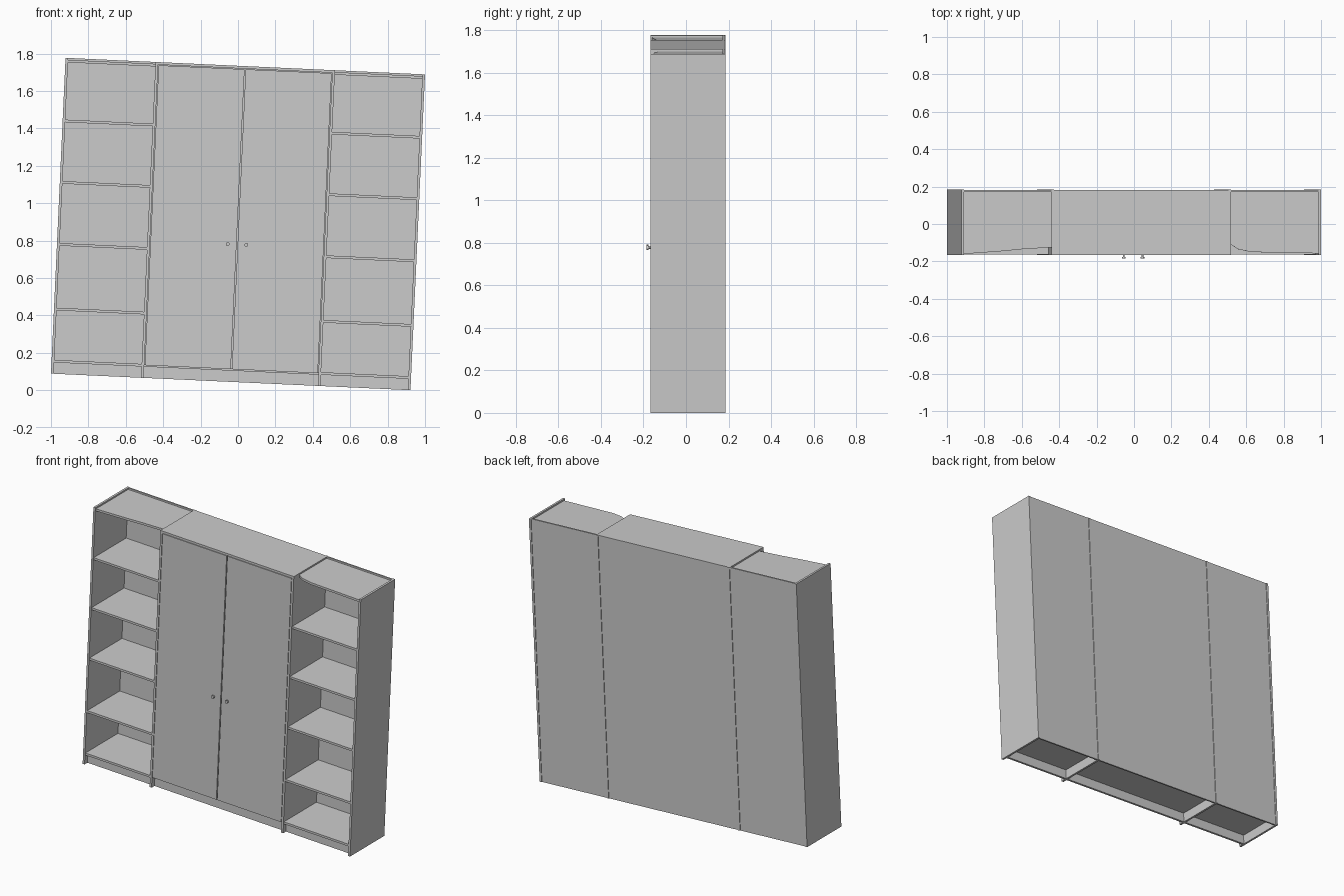
import bpy, bmesh
from mathutils import Matrix, Vector

cube = bpy.data.objects.get("Cube")
if cube:
    bpy.data.objects.remove(cube, do_unlink=True)

# One plain grey for the whole cabinet
grey = bpy.data.materials.new("plain grey")
grey.use_nodes = True
colour = (0.6, 0.6, 0.6, 1)
grey.diffuse_color = colour
grey.node_tree.nodes["Principled BSDF"].inputs["Base Color"].default_value = colour

# Main sizes, measured before the whole piece leans to its left
W, H, T = 1.924, 1.69, 0.014
FRONT, BACK = -0.167, 0.185
HALF, DIV = W / 2, 0.473          # outer faces, divider centres
FLOOR = 0.074                     # top of the bottom boards
LEAN = (Matrix.Translation((0, 0, 0.8885)) @ Matrix.Rotation(0.046, 4, 'Y')
        @ Matrix.Translation((0, 0, -H / 2)))


def finish(name, bm):
    bmesh.ops.recalc_face_normals(bm, faces=bm.faces)
    mesh = bpy.data.meshes.new(name)
    bm.to_mesh(mesh)
    bm.free()
    mesh.materials.append(grey)
    mesh.transform(LEAN)
    obj = bpy.data.objects.new(name, mesh)
    bpy.context.collection.objects.link(obj)
    return obj


def board(name, x, y, z):
    """Box between (min, max) pairs on each axis."""
    lo, hi = (Vector(p) for p in zip(x, y, z))
    bm = bmesh.new()
    bmesh.ops.create_cube(bm, size=1)
    for v in bm.verts:
        v.co = (lo + hi) / 2 + v.co * (hi - lo)
    return finish(name, bm)


def slab(name, outline, z0, z1):
    """Flat board from an outline seen from above."""
    bm = bmesh.new()
    face = bm.faces.new([bm.verts.new((x, y, z0)) for x, y in outline])
    top = bmesh.ops.extrude_face_region(bm, geom=[face])["geom"]
    bmesh.ops.translate(bm, vec=(0, 0, z1 - z0),
                        verts=[g for g in top if isinstance(g, bmesh.types.BMVert)])
    return finish(name, bm)


IN = DIV + T / 2                  # bay side of a divider
OUT = HALF - T                    # bay side of an outer panel
shelf_levels = (0.346, 0.692, 1.024, 1.353)

for s, side in ((1, "left"), (-1, "right")):
    def span(a, b):
        return tuple(sorted((s * a, s * b)))

    # Uprights
    board(side + "_outer_panel", span(OUT, HALF), (FRONT, BACK), (0, H))
    board(side + "_divider", span(DIV - T / 2, IN), (FRONT, BACK), (0, H))

    # Open bay: shelves, bottom board, plinth and back
    for i, z in enumerate(shelf_levels):
        board(f"{side}_shelf_{i + 1}", span(IN, OUT), (FRONT + 0.004, BACK - T),
              (z - T / 2, z + T / 2))
    board(side + "_bottom_board", span(IN, OUT), (FRONT + 0.004, BACK - T),
          (FLOOR - T, FLOOR))
    board(side + "_plinth", span(IN, OUT), (FRONT + 0.03, FRONT + 0.03 + T),
          (0, FLOOR - T))
    board(side + "_bay_back", span(IN, OUT), (BACK - T, BACK - 0.004), (0, H))

    # Door and round knob
    board(side + "_door", span(0.003, DIV - T / 2 - 0.003), (FRONT, FRONT + T),
          (FLOOR - 0.006, H - T - 0.003))
    bm = bmesh.new()
    for radius, depth, y in ((0.005, 0.012, FRONT - 0.005), (0.010, 0.009, FRONT - 0.0135)):
        bmesh.ops.create_cone(
            bm, cap_ends=True, segments=16, radius1=radius, radius2=radius, depth=depth,
            matrix=Matrix.Translation((s * 0.05, y, 0.735)) @ Matrix.Rotation(1.5708, 4, 'X'))
    knob = finish(side + "_knob", bm)
    bpy.ops.object.select_all(action='DESELECT')
    knob.select_set(True)
    bpy.context.view_layer.objects.active = knob
    bpy.ops.object.shade_smooth_by_angle()

# Bay tops, set a little low, with worn uneven front edges
edges = {"left": ((IN, -0.11), (0.52, -0.135), (0.59, -0.15), (OUT, -0.157)),
         "right": ((-IN, -0.125), (-0.64, -0.135), (-0.74, -0.145), (-OUT, -0.16))}
for side, edge in edges.items():
    slab(side + "_bay_top", [*edge, (edge[-1][0], BACK - T), (edge[0][0], BACK - T)],
         H - 2 * T + 0.004, H - T + 0.004)

# Middle wardrobe carcass
mid = (T / 2 - DIV, DIV - T / 2)
board("wardrobe_top", mid, (FRONT, BACK - T), (H - T, H))
board("wardrobe_bottom_board", mid, (FRONT + T, BACK - T), (FLOOR - T, FLOOR))
board("wardrobe_plinth", mid, (FRONT + 0.03, FRONT + 0.03 + T), (0, FLOOR - T))
board("wardrobe_back", mid, (BACK - T, BACK - 0.004), (0, H))
